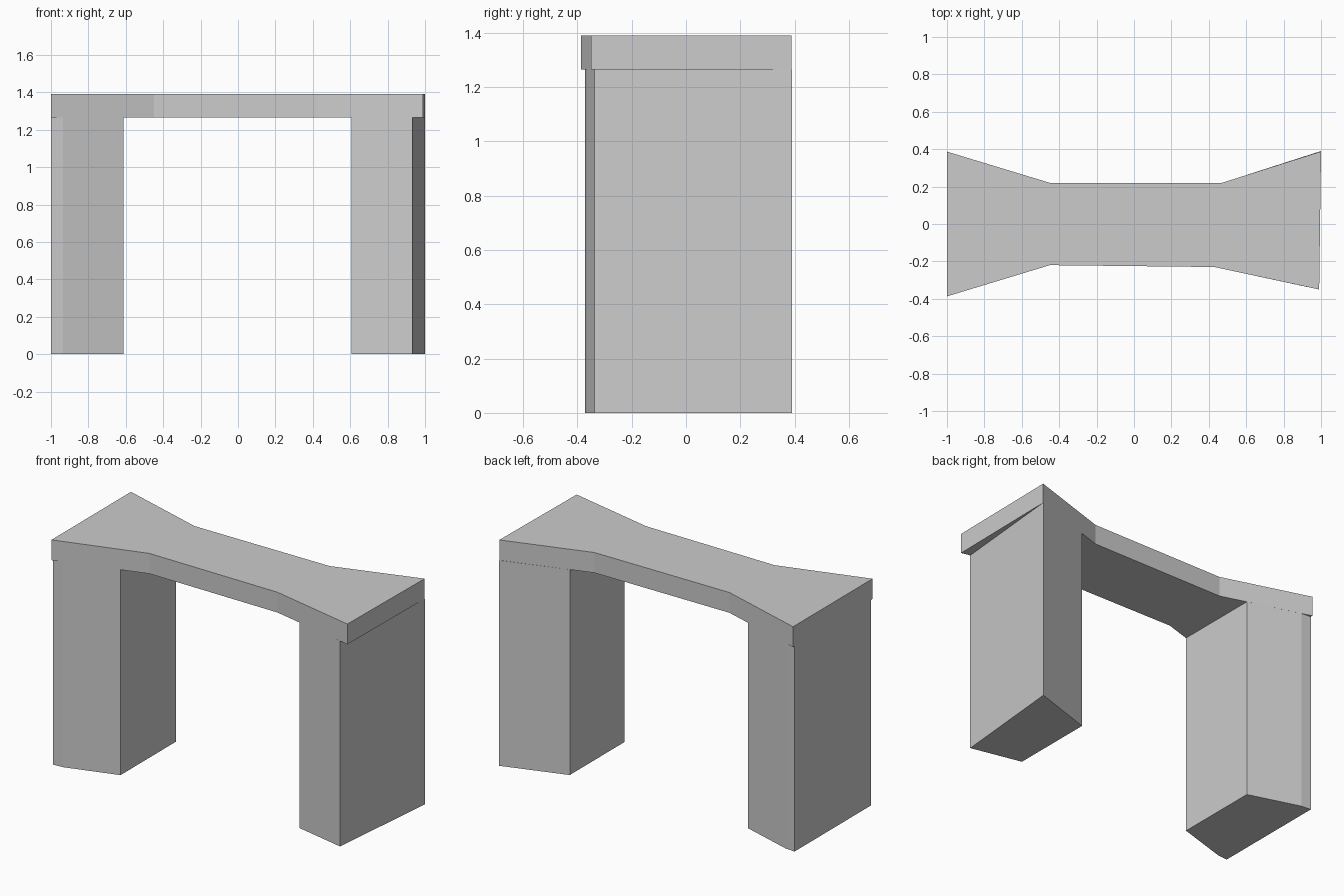
import bpy, bmesh

if "Cube" in bpy.data.objects:
    bpy.data.objects.remove(bpy.data.objects["Cube"])


def prism(name, outline, z0, z1):
    """Extrude a flat plan outline (counter-clockwise) from z0 up to z1."""
    bm = bmesh.new()
    base = bm.faces.new([bm.verts.new((x, y, z0)) for x, y in outline])
    top = bmesh.ops.extrude_face_region(bm, geom=[base])["geom"]
    verts = [g for g in top if isinstance(g, bmesh.types.BMVert)]
    bmesh.ops.translate(bm, verts=verts, vec=(0, 0, z1 - z0))
    bmesh.ops.recalc_face_normals(bm, faces=bm.faces)
    mesh = bpy.data.meshes.new(name)
    bm.to_mesh(mesh)
    bm.free()
    obj = bpy.data.objects.new(name, mesh)
    bpy.context.collection.objects.link(obj)
    return obj


HEIGHT, UNDERSIDE = 1.39, 1.265

# Waisted top slab, flaring towards both ends
prism("top_slab", [(-1, -0.387), (-0.45, -0.22), (0.43, -0.23), (0.99, -0.35),
                   (1, 0.388), (0.47, 0.22), (-0.45, 0.22), (-1, 0.387)],
      UNDERSIDE, HEIGHT)

# Left leg: follows the flare, with clipped outer corners
prism("left_leg", [(-0.612, -0.269), (-0.612, 0.269), (-0.935, 0.367),
                   (-1, 0.372), (-1, -0.372), (-0.935, -0.367)], 0, UNDERSIDE)

# Right leg: slanted outer face set back under the front corner
prism("right_leg", [(0.607, -0.268), (0.932, -0.338), (1, 0.39),
                    (0.937, 0.37), (0.607, 0.264)], 0, UNDERSIDE)
